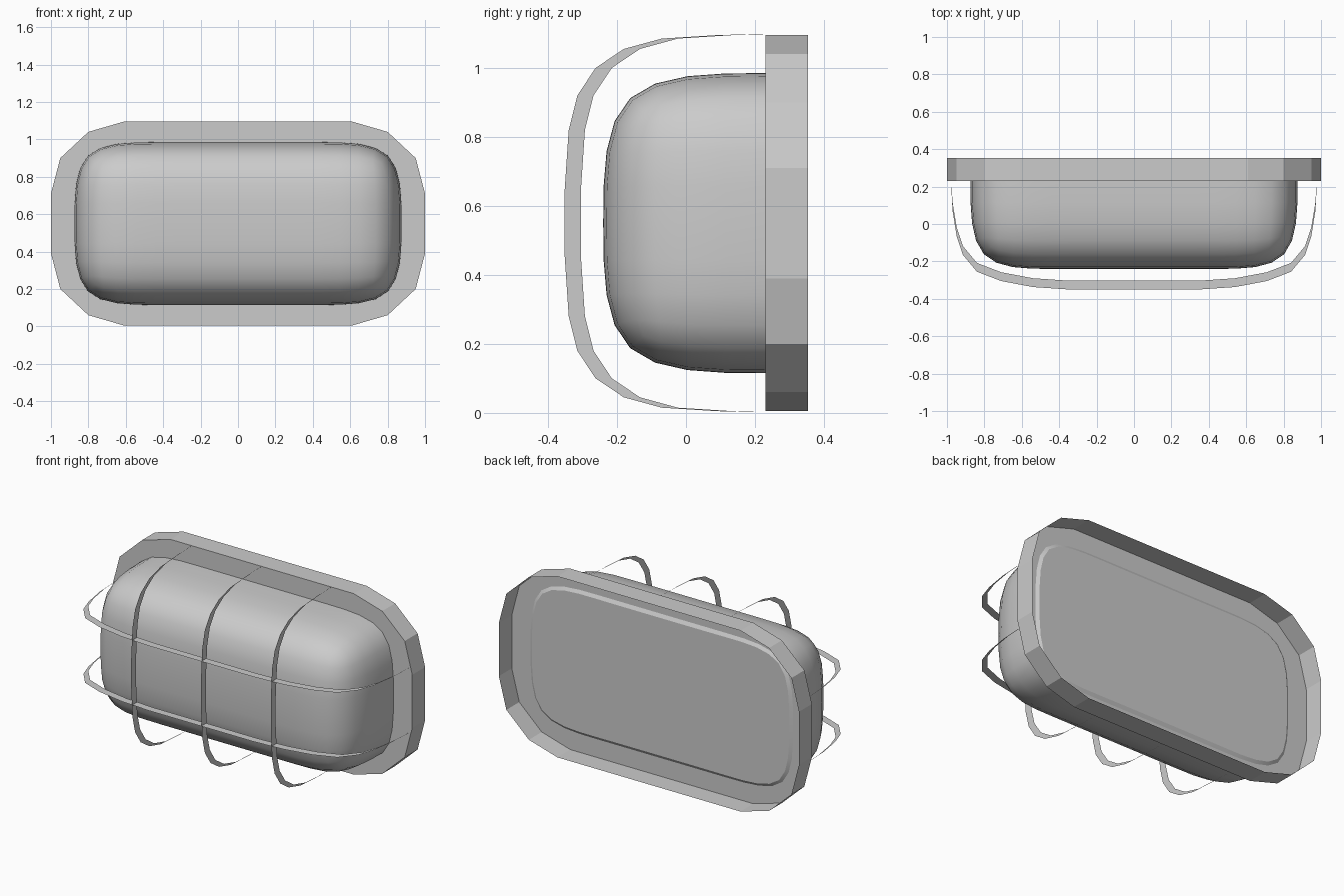
import bpy, bmesh
from mathutils import Matrix, Vector

if "Cube" in bpy.data.objects:
    bpy.data.objects.remove(bpy.data.objects["Cube"])

CZ = 0.55  # height of the lamp's centre line


def finish(name, bm):
    me = bpy.data.meshes.new(name)
    bm.to_mesh(me)
    bm.free()
    ob = bpy.data.objects.new(name, me)
    bpy.context.collection.objects.link(ob)
    return ob


# Base plate: low-poly rounded outline, closed front, open back
def base_plate(y0=0.23, y1=0.353):
    quarter = [(1.0, 0.16), (0.95, 0.35), (0.80, 0.49), (0.61, 0.545)]
    outline = quarter + [(-x, z) for x, z in reversed(quarter)]
    outline += [(-x, -z) for x, z in quarter] + [(x, -z) for x, z in reversed(quarter)]
    bm = bmesh.new()
    front = [bm.verts.new((x, y0, CZ + z)) for x, z in outline]
    back = [bm.verts.new((x, y1, CZ + z)) for x, z in outline]
    bm.faces.new(front)
    n = len(outline)
    for i in range(n):
        j = (i + 1) % n
        bm.faces.new((front[i], back[i], back[j], front[j]))
    bmesh.ops.recalc_face_normals(bm, faces=bm.faces)
    finish("base_plate", bm)


# Lamp dome: subdivided box with a creased flat back
def lamp_dome():
    y0, y1 = -0.24, 0.23
    bm = bmesh.new()
    bmesh.ops.create_cube(bm, size=1, matrix=Matrix.Translation((0, (y0 + y1) / 2, CZ))
                          @ Matrix.Diagonal((1.75, y1 - y0, 0.87, 1)))
    cuts = [((x, 0, 0), (1, 0, 0)) for x in (-0.44, 0, 0.44)] + [((0, 0, CZ), (0, 0, 1))]
    for co, no in cuts:
        bmesh.ops.bisect_plane(bm, geom=bm.verts[:] + bm.edges[:] + bm.faces[:],
                               plane_co=co, plane_no=no)
    bm.normal_update()
    back = [f for f in bm.faces if f.normal.y > 0.9]
    bmesh.ops.inset_region(bm, faces=back, thickness=0.02, depth=0.012)
    bm.normal_update()
    crease = bm.edges.layers.float.new("crease_edge")
    for f in bm.faces:
        f.smooth = True
    for e in bm.edges:
        flat = [f.normal.y > 0.95 for f in e.link_faces]
        on_rim = all(abs(v.co.y - y1) < 1e-4 for v in e.verts)
        if on_rim or flat[0] != flat[1]:
            e[crease] = 1.0
            e.smooth = False
    ob = finish("lamp_dome", bm)
    sub = ob.modifiers.new("round", "SUBSURF")
    sub.levels = sub.render_levels = 2


# Guard straps: thin flat ribbons, widened towards the wall
def strap(name, half, place, width=0.047):
    path = [(-a, y) for a, y in reversed(half)] + half
    bm = bmesh.new()
    outer = [bm.verts.new(place(a, y)) for a, y in path]
    inner = [bm.verts.new(place(a, min(y + width, 0.24))) for a, y in path]
    for i in range(len(path) - 1):
        bm.faces.new((outer[i], outer[i + 1], inner[i + 1], inner[i]))
    finish(name, bm)


upright = [(0.09, -0.352), (0.27, -0.34), (0.37, -0.315), (0.45, -0.262),
           (0.505, -0.18), (0.535, -0.07), (0.545, 0.09), (0.548, 0.2)]
level = [(0.35, -0.35), (0.54, -0.337), (0.71, -0.305), (0.84, -0.255),
         (0.915, -0.165), (0.948, -0.065), (0.97, 0.07), (0.977, 0.2)]

base_plate()
lamp_dome()
for i, x in enumerate((-0.465, 0, 0.465)):
    strap(f"upright_guard_{i + 1}", upright, lambda a, y: Vector((x, y, CZ + a)))
for i, z in enumerate((0.355, 0.745)):
    strap(f"level_guard_{i + 1}", level, lambda a, y: Vector((a, y, z)))
